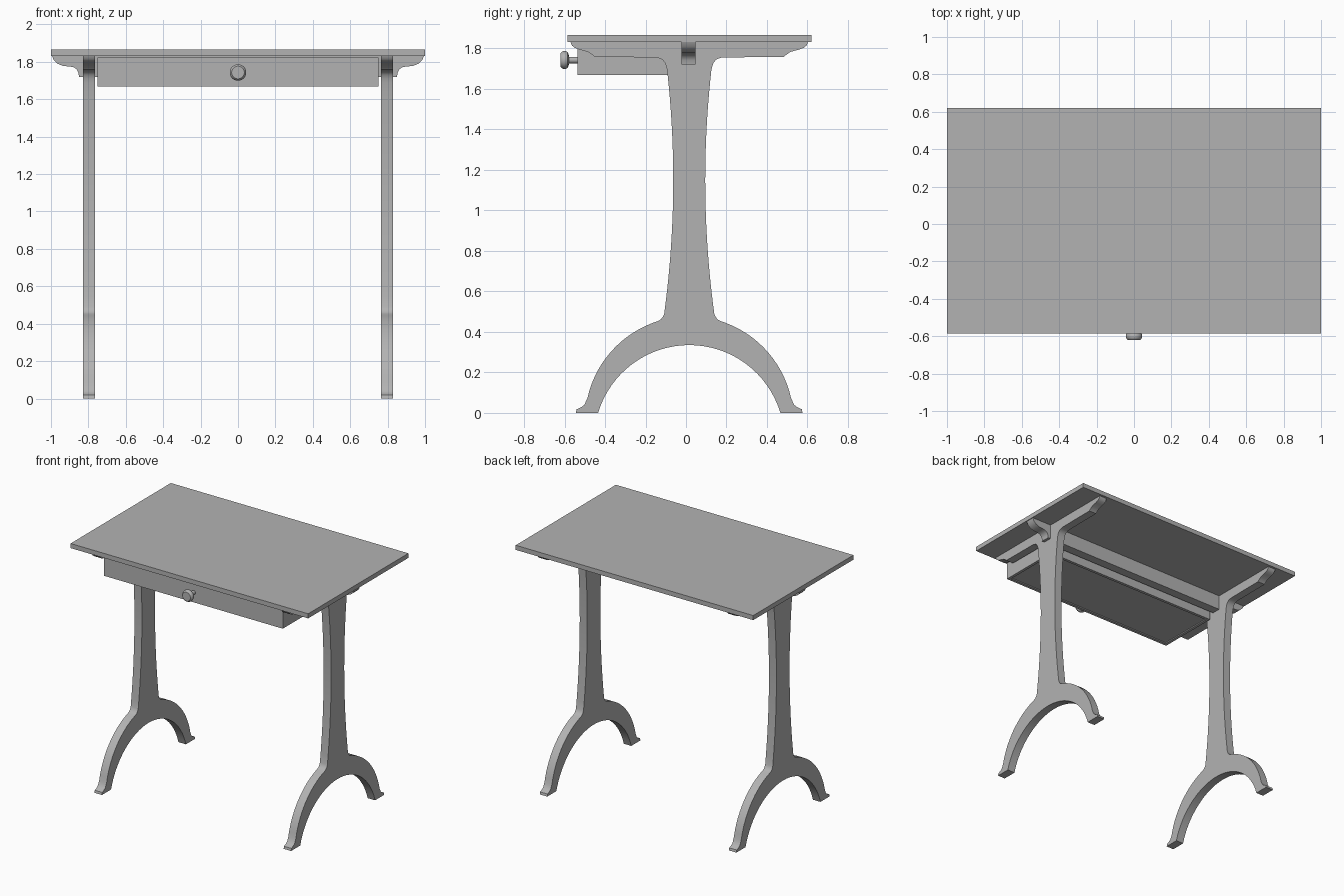
import bpy, bmesh, math
from mathutils import Vector

if "Cube" in bpy.data.objects:
    bpy.data.objects.remove(bpy.data.objects["Cube"])

GREY = 0.45
mat = bpy.data.materials.new("plain grey")
mat.use_nodes = True
mat.diffuse_color = (GREY, GREY, GREY, 1)
mat.node_tree.nodes["Principled BSDF"].inputs["Base Color"].default_value = (GREY, GREY, GREY, 1)


def finish(name, bm, smooth=False):
    bmesh.ops.recalc_face_normals(bm, faces=bm.faces)
    mesh = bpy.data.meshes.new(name)
    bm.to_mesh(mesh)
    bm.free()
    mesh.materials.append(mat)
    obj = bpy.data.objects.new(name, mesh)
    bpy.context.collection.objects.link(obj)
    if smooth:
        bpy.ops.object.select_all(action="DESELECT")
        obj.select_set(True)
        bpy.context.view_layer.objects.active = obj
        bpy.ops.object.shade_smooth_by_angle(angle=math.radians(35))
    return obj


def box(name, lo, hi):
    bm = bmesh.new()
    bmesh.ops.create_cube(bm, size=1)
    for v in bm.verts:
        v.co = [l + (c + 0.5) * (h - l) for l, h, c in zip(lo, hi, v.co)]
    return finish(name, bm)


def symmetric_slab(name, half, place, offset):
    """Mirror a half outline (distance from centre, height) and extrude it."""
    outline = half + [(-d, z) for d, z in reversed(half) if d > 0]
    bm = bmesh.new()
    face = bm.faces.new([bm.verts.new(place(d, z)) for d, z in outline])
    moved = bmesh.ops.extrude_face_region(bm, geom=[face])["geom"]
    bmesh.ops.translate(bm, vec=Vector(offset),
                        verts=[g for g in moved if isinstance(g, bmesh.types.BMVert)])
    return finish(name, bm, smooth=True)


def arc(radius, centre_z, d_start, d_end, steps):
    """Points on a circle centred on the leg axis, between two distances."""
    a, b = (math.acos(d / radius) for d in (d_start, d_end))
    angles = [a + (b - a) * i / steps for i in range(steps + 1)]
    return [(radius * math.cos(t), centre_z + radius * math.sin(t)) for t in angles]


TOP = 1.832

# Table top
box("table_top", (-1, -0.585, TOP), (1, 0.62, 1.867))

# Legs: arched foot, waisted column and top bracket in one outline
inner = arc(0.47, -0.135, 0, 0.45, 16)
foot = [(0.45, 0), (0.56, 0), (0.556, 0.018), (0.535, 0.027), (0.518, 0.04), (0.509, 0.06)]
outer = arc(0.515, -0.038, 0.503, 0.18, 14)
fillet = [(0.155, 0.453), (0.14, 0.462), (0.13, 0.475)]
column = [(0.079 + 0.1025 * (z - 1.15) ** 2, z)
          for z in (0.49 + 1.2 * i / 20 for i in range(21))]
bracket = [(0.113, 1.71), (0.12, 1.73), (0.134, 1.746), (0.155, 1.754), (0.18, 1.756),
           (0.468, 1.758), (0.478, 1.768), (0.5, 1.783), (0.54, 1.794),
           (0.565, 1.803), (0.58, 1.815), (0.586, TOP)]
half_leg = inner[:-1] + foot + outer + fillet + column + bracket
for name, x in (("left_leg", 0.765), ("right_leg", -0.828)):
    symmetric_slab(name, half_leg, lambda d, z: (x, 0.016 + d, z), (0.063, 0, 0))

# Cross rail running through both legs, with scrolled ends
half_rail = [(0.85, 1.72), (0.853, 1.742), (0.862, 1.759), (0.878, 1.771), (0.9, 1.775),
             (0.935, 1.778), (0.965, 1.79), (0.986, 1.81), (0.994, TOP)]
symmetric_slab("cross_rail", half_rail, lambda d, z: (d, -0.022, z), (0, 0.069, 0))

# Drawer tray with a slightly recessed bottom panel
X, FRONT, BACK, LOW, HIGH, WALL = 0.752, -0.535, -0.04, 1.668, 1.824, 0.022
box("drawer_front", (-X, FRONT, LOW), (X, FRONT + WALL, HIGH))
box("drawer_back", (-X, BACK - WALL, LOW), (X, BACK, HIGH))
for name, x in (("drawer_left_side", X - WALL), ("drawer_right_side", -X)):
    box(name, (x, FRONT + WALL, LOW), (x + WALL, BACK - WALL, HIGH))
box("drawer_bottom", (WALL - X, FRONT + WALL, LOW + 0.008), (X - WALL, BACK - WALL, LOW + 0.02))

# Turned knob
profile = [(0, -0.535), (0.016, -0.535), (0.016, -0.578), (0.03, -0.58), (0.04, -0.586),
           (0.044, -0.595), (0.044, -0.605), (0.04, -0.614), (0.034, -0.62), (0, -0.62)]
bm = bmesh.new()
verts = [bm.verts.new((r, y, 1.743)) for r, y in profile]
edges = [bm.edges.new(pair) for pair in zip(verts, verts[1:])]
bmesh.ops.spin(bm, geom=verts + edges, cent=(0, 0, 1.743), axis=(0, 1, 0),
               angle=math.tau, steps=32)
bmesh.ops.remove_doubles(bm, verts=bm.verts, dist=0.0005)
finish("drawer_knob", bm, smooth=True)
